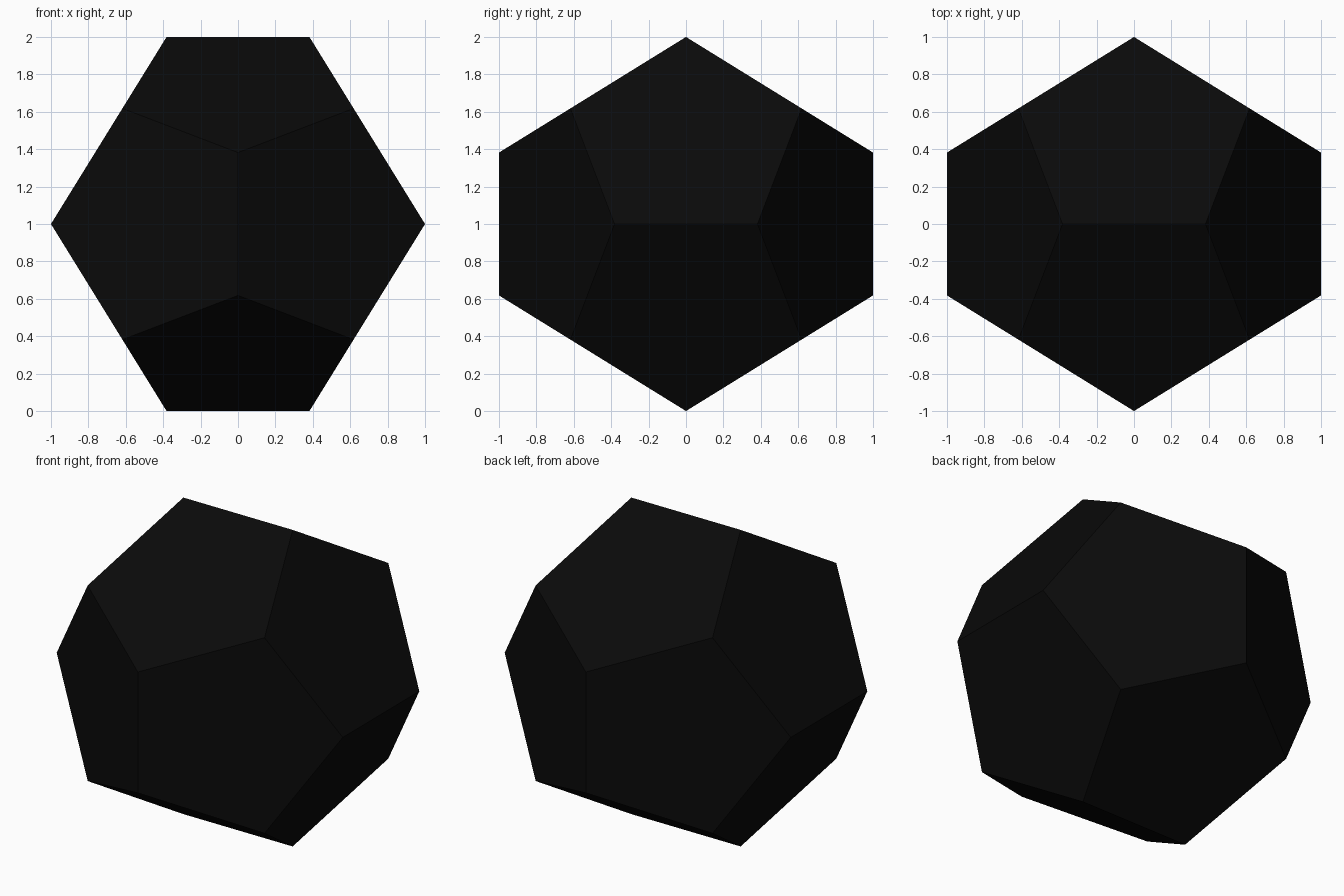
import bpy, bmesh, math
from itertools import product

if "Cube" in bpy.data.objects:
    bpy.data.objects.remove(bpy.data.objects["Cube"])

PHI = (1 + math.sqrt(5)) / 2
A, B = 1 / PHI, 1 / PHI ** 2      # cube-corner and ridge offsets

# Corners: an inner cube plus one ridge edge over each cube side
corners = set(product((-A, A), repeat=3))
for s, t in product((-1, 1), repeat=2):
    corners |= {(s * B, 0, t), (0, s, t * B), (s, t * B, 0)}

# Hull of the corners, merged into twelve flat pentagons
bm = bmesh.new()
for x, y, z in sorted(corners):
    bm.verts.new((x, y, z + 1))
bmesh.ops.convex_hull(bm, input=bm.verts[:])
bmesh.ops.dissolve_limit(bm, angle_limit=math.radians(5),
                         verts=bm.verts[:], edges=bm.edges[:])
bmesh.ops.recalc_face_normals(bm, faces=bm.faces[:])

mesh = bpy.data.meshes.new("die_body")
bm.to_mesh(mesh)
bm.free()
die = bpy.data.objects.new("die_body", mesh)
bpy.context.collection.objects.link(die)

# Black body
black = bpy.data.materials.new("black")
black.diffuse_color = (0.003, 0.003, 0.003, 1)
black.use_nodes = True
black.node_tree.nodes["Principled BSDF"].inputs["Base Color"].default_value = black.diffuse_color
mesh.materials.append(black)
